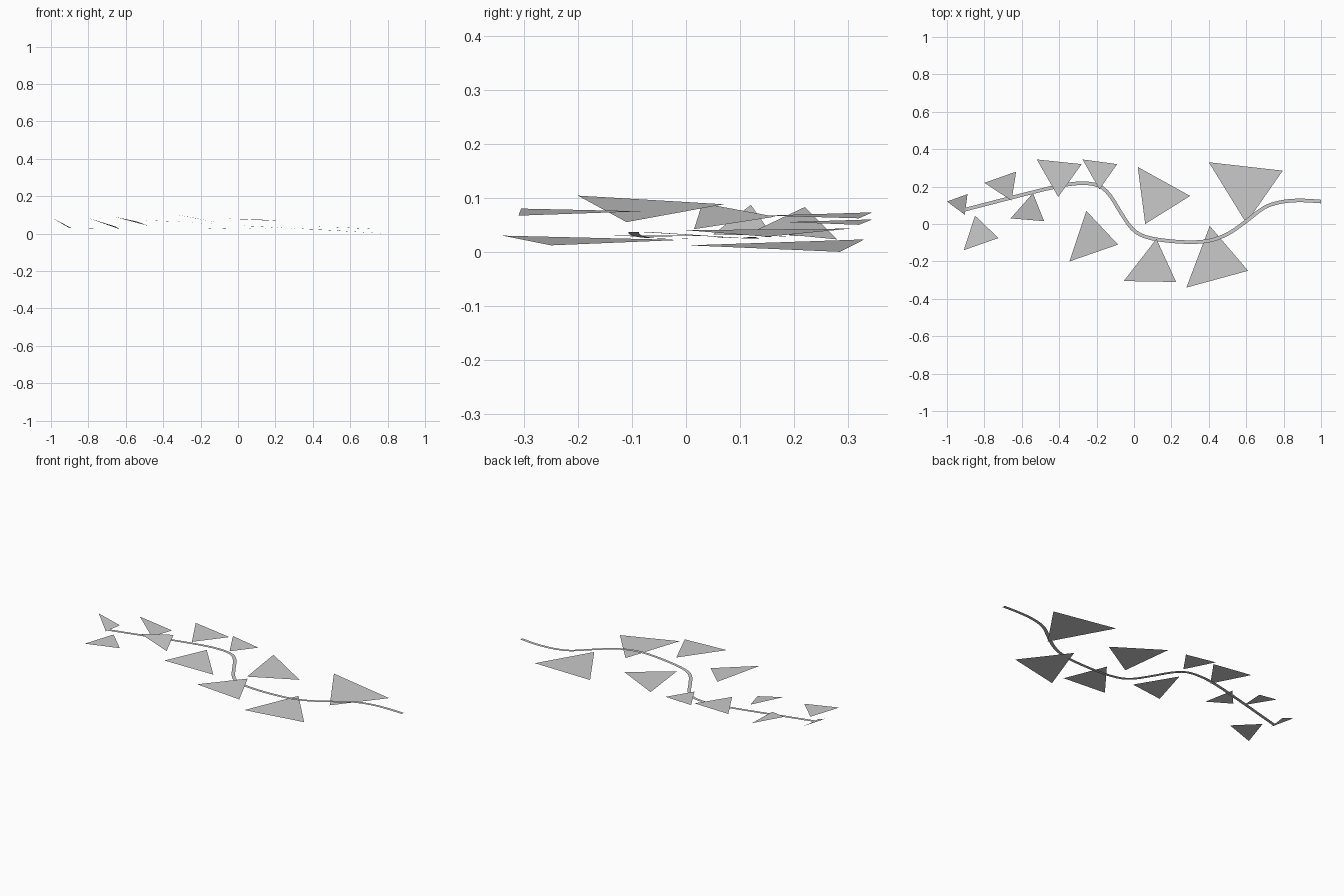
import bpy
from mathutils import Vector


def add_mesh(name, verts, faces):
    mesh = bpy.data.meshes.new(name)
    mesh.from_pydata(verts, [], faces)
    mesh.update()
    obj = bpy.data.objects.new(name, mesh)
    bpy.context.collection.objects.link(obj)
    return obj


def smooth_path(points, steps):
    """Catmull-Rom curve through the points."""
    p = [Vector(q) for q in points]
    p = [2 * p[0] - p[1]] + p + [2 * p[-1] - p[-2]]
    out = []
    for i in range(1, len(p) - 2):
        a, b, c, d = p[i - 1:i + 3]
        for k in range(steps):
            t = k / steps
            out.append(0.5 * (2 * b + (c - a) * t + (2 * a - 5 * b + 4 * c - d) * t**2
                              + (3 * b - a - 3 * c + d) * t**3))
    return out + [p[-2]]


# Stem: flat ribbon winding along x
stem_points = [
    (-0.91, 0.075, 0.03), (-0.6, 0.155, 0.03), (-0.4, 0.203, 0.03),
    (-0.28, 0.218, 0.03), (-0.19, 0.205, 0.03), (-0.13, 0.155, 0.028),
    (-0.07, 0.06, 0.026), (-0.01, -0.025, 0.025), (0.06, -0.068, 0.026),
    (0.18, -0.09, 0.03), (0.32, -0.097, 0.036), (0.42, -0.085, 0.037),
    (0.51, -0.048, 0.035), (0.6, 0.015, 0.031), (0.7, 0.09, 0.026),
    (0.8, 0.12, 0.025), (0.9, 0.126, 0.025), (1.0, 0.12, 0.027)]
path = smooth_path(stem_points, 3)
verts = []
for i, p in enumerate(path):
    tangent = path[min(i + 1, len(path) - 1)] - path[max(i - 1, 0)]
    side = Vector((-tangent.y, tangent.x, 0)).normalized() * 0.0095
    verts += [p - side, p + side]
add_mesh("stem", verts, [(2 * i, 2 * i + 2, 2 * i + 3, 2 * i + 1)
                         for i in range(len(path) - 1)])

# Leaves: single triangles, tip at the stem followed by the two outer corners
leaves = [
    ((-0.905, 0.05, 0.032), (-0.89, 0.16, 0.03), (-1.0, 0.12, 0.087)),
    ((-0.85, 0.045, 0.03), (-0.91, -0.14, 0.03), (-0.725, -0.075, 0.028)),
    ((-0.655, 0.125, 0.038), (-0.63, 0.28, 0.023), (-0.80, 0.22, 0.083)),
    ((-0.54, 0.165, 0.065), (-0.66, 0.03, 0.09), (-0.48, 0.015, 0.042)),
    ((-0.405, 0.145, 0.067), (-0.28, 0.32, 0.062), (-0.52, 0.345, 0.073)),
    ((-0.185, 0.185, 0.055), (-0.09, 0.32, 0.05), (-0.275, 0.345, 0.06)),
    ((-0.255, 0.07, 0.088), (-0.345, -0.20, 0.104), (-0.085, -0.11, 0.055)),
    ((0.06, 0.0, 0.04), (0.30, 0.15, 0.028), (0.02, 0.305, 0.043)),
    ((0.12, -0.08, 0.075), (-0.055, -0.305, 0.08), (0.225, -0.31, 0.067)),
    ((0.405, -0.01, 0.022), (0.28, -0.34, 0.03), (0.61, -0.25, 0.012)),
    ((0.60, 0.005, 0.012), (0.795, 0.285, 0.0), (0.40, 0.33, 0.023))]
for i, leaf in enumerate(leaves, 1):
    add_mesh(f"leaf_{i}", leaf, [(0, 1, 2)])
